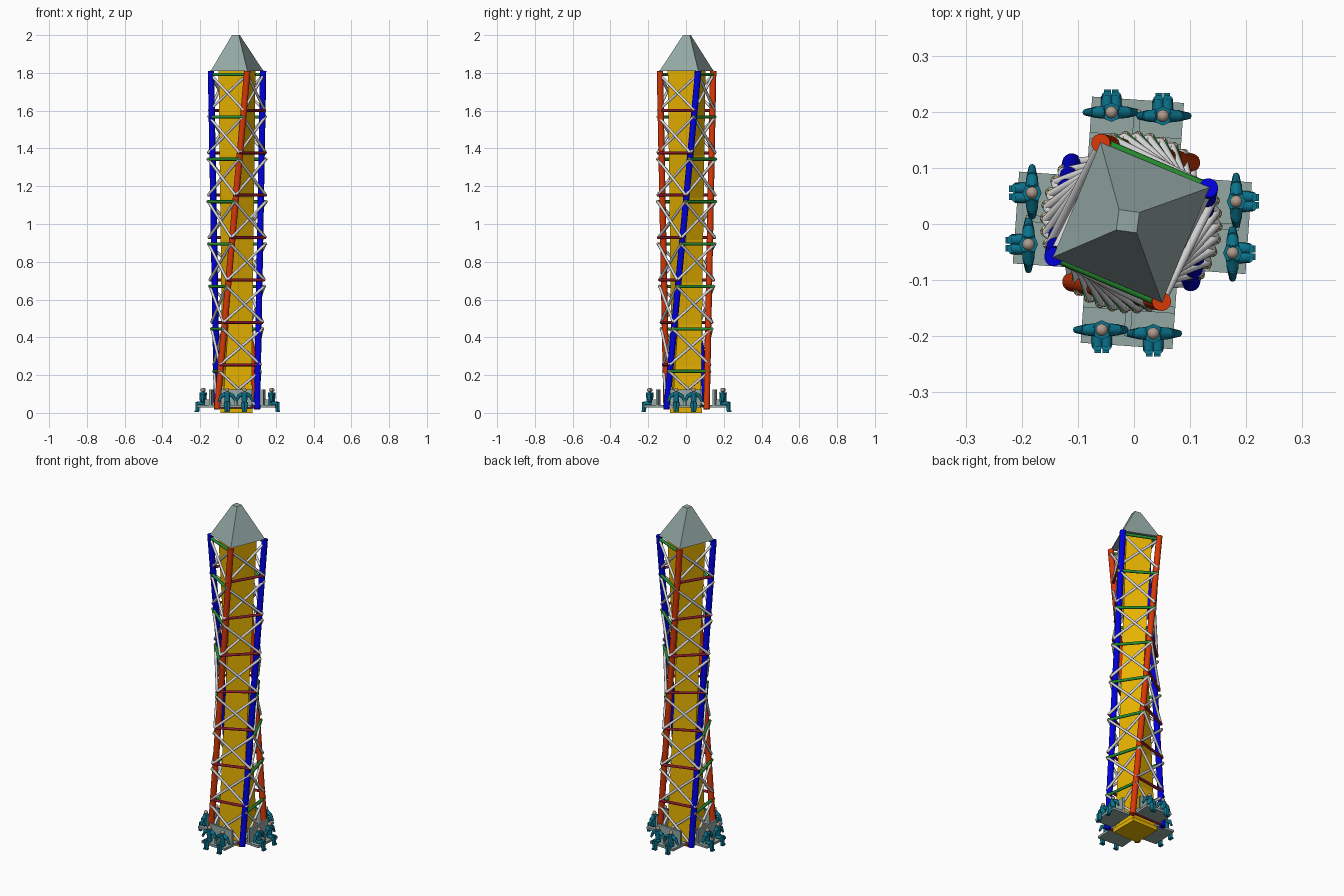
import bpy, bmesh, math
from mathutils import Vector, Matrix

if "Cube" in bpy.data.objects:
    bpy.data.objects.remove(bpy.data.objects["Cube"])

CX, CY = -0.005, 0.003            # tower axis
TWIST = math.radians(66)
Z0, Z1 = 0.02, 1.81


def mat(name, r, g, b):
    m = bpy.data.materials.new(name)
    m.diffuse_color = (r, g, b, 1)
    m.use_nodes = True
    m.node_tree.nodes["Principled BSDF"].inputs["Base Color"].default_value = m.diffuse_color
    return m


RED = mat("orange red", 0.7, 0.04, 0.002)
BLUE = mat("blue", 0.0, 0.0, 0.74)
YELLOW = mat("yellow", 0.84, 0.47, 0.0)
GREEN = mat("green", 0.02, 0.27, 0.03)
MAROON = mat("maroon", 0.25, 0.01, 0.025)
WHITE = mat("pale grey", 0.68, 0.68, 0.68)
CREAM = mat("cream", 0.66, 0.57, 0.36)
SLATE = mat("grey green", 0.29, 0.39, 0.37)
TEAL = mat("teal", 0.003, 0.17, 0.26)
SKIN = mat("skin", 0.42, 0.32, 0.26)


def finish(bm, name, *mats):
    bmesh.ops.recalc_face_normals(bm, faces=bm.faces)
    me = bpy.data.meshes.new(name)
    bm.to_mesh(me)
    bm.free()
    for m in mats:
        me.materials.append(m)
    ob = bpy.data.objects.new(name, me)
    bpy.context.collection.objects.link(ob)
    return ob


def rod(bm, a, b, r, n=8, r2=None, smooth=True):
    a, b = Vector(a), Vector(b)
    d = b - a
    m = Matrix.Translation((a + b) / 2) @ d.to_track_quat('Z', 'Y').to_matrix().to_4x4()
    res = bmesh.ops.create_cone(bm, cap_ends=True, segments=n, radius1=r,
                                radius2=r if r2 is None else r2, depth=d.length, matrix=m)
    for f in {f for v in res["verts"] for f in v.link_faces}:
        f.smooth = smooth and len(f.verts) == 4


def box(bm, c, s, m=Matrix()):
    bmesh.ops.create_cube(bm, size=1, matrix=m @ Matrix.Translation(c) @ Matrix.Diagonal((*s, 1)))


def loft(bm, rings):
    vs = [[bm.verts.new(p) for p in ring] for ring in rings]
    n = len(vs[0])
    for lo, hi in zip(vs, vs[1:]):
        for i in range(n):
            bm.faces.new((lo[i], lo[(i + 1) % n], hi[(i + 1) % n], hi[i]))
    bm.faces.new(vs[0])
    bm.faces.new(vs[-1])


def corner(i, z, r=0.153):
    """Corner i of the square frame, turning with height."""
    t = (z - Z0) / (Z1 - Z0)
    a = math.radians(-135 + 90 * i + (3 * t if i % 2 else 0)) + TWIST * t
    return Vector((CX + r * math.cos(a), CY + r * math.sin(a), z))


# four straight leaning legs, alternating colours
for name, mt, start in (("red_legs", RED, 0), ("blue_legs", BLUE, 1)):
    bm = bmesh.new()
    for i in (start, start + 2):
        rod(bm, corner(i, Z0, 0.150), corner(i, Z1, 0.151), 0.017, 16)
    finish(bm, name, mt)

# twisted inner core and its foot
bm = bmesh.new()
rings = []
for k in range(9):
    t = k / 8
    rings.append([corner(i, Z0, 0.107).lerp(corner(i, Z1, 0.107), t) for i in range(4)])
loft(bm, rings)
box(bm, (-0.008, 0, 0.012), (0.170, 0.170, 0.024))
finish(bm, "core", YELLOW)

# crossed braces on every side; green rails on two sides, maroon on the other two
STEP = 0.2245
rails_g, rails_m, braces, ends = (bmesh.new() for _ in range(4))
for k in range(8):
    low = 0.03 + STEP * k
    high = low + 0.19
    for i in range(4):
        a, b = corner(i, low), corner(i + 1, low)
        c, d = corner(i, high), corner(i + 1, high)
        if i % 2:
            rod(rails_g, c, d, 0.0085)
        else:
            rod(rails_m, a, b, 0.008)
        for p, q in ((a, d), (b, c)):
            u = (q - p).normalized()
            rod(braces, p, q, 0.0075)
            rod(ends, q - u * 0.006, q + u * 0.006, 0.0082)
finish(rails_g, "green_rails", GREEN)
finish(rails_m, "maroon_rails", MAROON)
finish(braces, "cross_braces", WHITE)
finish(ends, "brace_ends", CREAM)

# pointed roof with a small flat top
bm = bmesh.new()
top = []
for i in range(4):
    a = math.radians(-53 + 90 * i)
    top.append(Vector((-0.011 + 0.026 * math.cos(a), 0.005 + 0.026 * math.sin(a), 2.0)))
loft(bm, [[corner(i, Z1, 0.153) for i in range(4)], top])
finish(bm, "roof", SLATE)

# benches with backs, and two seated riders, on each side
bench, suits, heads = (bmesh.new() for _ in range(3))
for s in range(4):
    off = 0.0 if s % 2 else 0.012
    m = (Matrix.Translation((-0.003, 0.002, 0)) @ Matrix.Rotation(math.radians(90 * s - 4), 4, 'Z')
         @ Matrix.Translation((0.005, -off, 0)))
    box(bench, (0, -0.150, 0.035), (0.164, 0.115, 0.014), m)
    box(bench, (0, -0.138, 0.083), (0.164, 0.012, 0.082), m)
    box(bench, (0, -0.165, 0.056), (0.012, 0.050, 0.030), m)
    for x in (-0.046, 0.046):
        R = m @ Matrix.Translation((x, -0.182, 0)) @ Matrix.Rotation(math.radians(4), 4, 'Z')

        def P(px, y, z):
            return R @ Vector((px, y, z))
        rod(suits, P(0, 0, 0.042), P(0, 0, 0.108), 0.013, 8, 0.017)
        for e in (-1, 1):
            rod(suits, P(e * 0.008, 0, 0.100), P(e * 0.030, 0, 0.090), 0.012, 8, 0.010)
            rod(suits, P(e * 0.028, 0, 0.094), P(e * 0.046, 0, 0.058), 0.010, 8, 0.006)
            rod(suits, P(e * 0.008, 0.004, 0.050), P(e * 0.008, -0.030, 0.050), 0.011, 8, 0.010)
            rod(suits, P(e * 0.008, -0.028, 0.056), P(e * 0.007, -0.030, 0.008), 0.010, 8, 0.007)
            box(suits, (e * 0.007, -0.033, 0.008), (0.012, 0.016, 0.008), R)
        bmesh.ops.create_uvsphere(heads, u_segments=10, v_segments=7, radius=0.0115,
                                  matrix=Matrix.Translation(P(0, 0, 0.121)))
finish(bench, "benches", SLATE)
finish(suits, "rider_bodies", TEAL)
for f in heads.faces:
    f.smooth = True
finish(heads, "rider_heads", SKIN)
